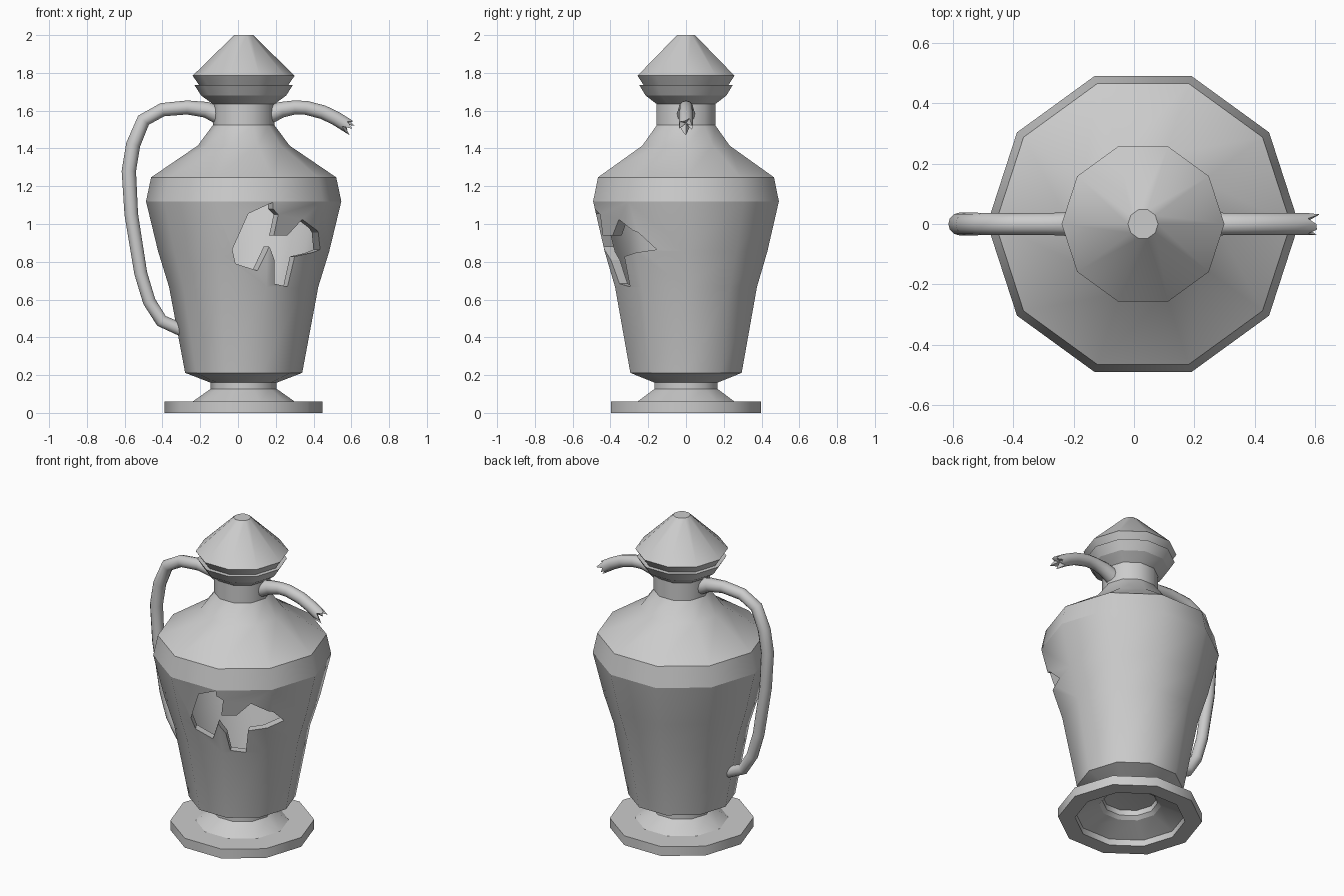
import bpy, bmesh, math
from mathutils import Vector

if "Cube" in bpy.data.objects:
    bpy.data.objects.remove(bpy.data.objects["Cube"])

CX = 0.03      # axis of the vessel
SIDES = 10


def finish(name, bm):
    bmesh.ops.recalc_face_normals(bm, faces=bm.faces[:])
    me = bpy.data.meshes.new(name)
    bm.to_mesh(me)
    bm.free()
    ob = bpy.data.objects.new(name, me)
    bpy.context.collection.objects.link(ob)
    return ob


def shade(ob):
    # Smooth around the axis, crisp along horizontal rings and cut edges
    bm = bmesh.new()
    bm.from_mesh(ob.data)
    for f in bm.faces:
        f.smooth = True
    for e in bm.edges:
        a = e.calc_face_angle(0)
        level = abs(e.verts[0].co.z - e.verts[1].co.z) < 1e-4
        e.smooth = a < math.radians(20 if level else 40)
    bm.to_mesh(ob.data)
    bm.free()


def lathe(name, profile, closed=False):
    bm = bmesh.new()
    rings = []
    for r, z in profile:
        if r == 0:
            rings.append([bm.verts.new((CX, 0, z))] * SIDES)
        else:
            rings.append([bm.verts.new((CX + r * math.cos(math.tau * i / SIDES),
                                        r * math.sin(math.tau * i / SIDES), z))
                          for i in range(SIDES)])
    for a, b in zip(rings, rings[1:]):
        for i in range(SIDES):
            j = (i + 1) % SIDES
            bm.faces.new(list(dict.fromkeys((a[i], a[j], b[j], b[i]))))
    return finish(name, bm)


def tube(name, path, n=12, jag=None):
    # path: (x, z, radius) in the y = 0 plane; jag: lengths of the broken end
    bm = bmesh.new()
    pts = [Vector((x, 0, z)) for x, z, r in path]
    rings = []
    for k, p in enumerate(pts):
        t = (pts[min(k + 1, len(pts) - 1)] - pts[max(k - 1, 0)]).normalized()
        side = Vector((-t.z, 0, t.x))
        ring = []
        for i in range(n):
            a = math.tau * i / n
            co = p + path[k][2] * (side * math.cos(a) + Vector((0, 1, 0)) * math.sin(a))
            if jag and k == len(pts) - 1:
                co += t * jag[i % len(jag)]
            ring.append(bm.verts.new(co))
        rings.append(ring)
    for a, b in zip(rings, rings[1:]):
        for i in range(n):
            j = (i + 1) % n
            bm.faces.new((a[i], a[j], b[j], b[i]))
    bm.faces.new(rings[0])
    end = bm.verts.new(pts[-1])
    for i in range(n):
        bm.faces.new((rings[-1][i], rings[-1][(i + 1) % n], end))
    ob = finish(name, bm)
    shade(ob)
    return ob


# Hollow vessel: underside, outer wall, rim, inner wall
outer = [(0.31, 0.212), (0.395, 0.667), (0.453, 0.855), (0.517, 1.12), (0.49, 1.247),
         (0.243, 1.415), (0.163, 1.523), (0.163, 1.635), (0.225, 1.68), (0.26, 1.735)]
inner = [(0.215, 1.735), (0.185, 1.70), (0.12, 1.65), (0.12, 1.51), (0.21, 1.385),
         (0.44, 1.22), (0.465, 1.12), (0.345, 0.667), (0.265, 0.25), (0, 0.22)]
foot = [(0, 0.17), (0.16, 0.15), (0.16, 0.115), (0.18, 0.095), (0.32, 0.04), (0.32, 0), (0.418, 0),
        (0.418, 0.06), (0.27, 0.06), (0.175, 0.127), (0.175, 0.16)]
body = lathe("vessel_body", foot + outer + inner)

# Jagged hole: outline seen from the front, cut slantwise toward the right
outline = [(-0.03, 0.865), (0.055, 1.055), (0.185, 1.115), (0.185, 1.08), (0.213, 1.05),
           (0.19, 0.94), (0.262, 0.94), (0.34, 1.024), (0.425, 0.955), (0.435, 0.865),
           (0.30, 0.828), (0.262, 0.668), (0.193, 0.684), (0.193, 0.81), (0.165, 0.88),
           (0.103, 0.753), (-0.013, 0.79)]


def wall_y(x, z):
    for (r0, z0), (r1, z1) in zip(outer, outer[1:]):
        if z0 <= z <= z1:
            r = r0 + (r1 - r0) * (z - z0) / (z1 - z0)
            break
    c = max(-1, min(1, (x - CX) / r))
    a = math.acos(c)
    step = math.tau / SIDES
    i = math.floor(a / step)
    p0, p1 = (Vector((math.cos(k * step), math.sin(k * step))) * r for k in (i, i + 1))
    t = (x - CX - p0.x) / (p1.x - p0.x)
    return -(p0.y + t * (p1.y - p0.y))


d = Vector((math.sin(math.radians(28)), -math.cos(math.radians(28)), 0))
bm = bmesh.new()
loops = []
for depth in (0.25, 0.8):
    loop = []
    for x, z in outline:
        p = Vector((x, wall_y(x, z), z))
        loop.append(bm.verts.new(p + d * (depth - p.dot(d))))
    bm.faces.new(loop)
    loops.append(loop)
for i in range(len(outline)):
    j = (i + 1) % len(outline)
    bm.faces.new((loops[0][i], loops[0][j], loops[1][j], loops[1][i]))
cutter = finish("hole_cutter", bm)
cutter.hide_render = True

cut = body.modifiers.new("hole", 'BOOLEAN')
cut.operation = 'DIFFERENCE'
cut.solver = 'EXACT'
cut.object = cutter
bpy.context.view_layer.objects.active = body
bpy.ops.object.modifier_apply(modifier=cut.name)
bpy.data.objects.remove(cutter)
shade(body)

# Conical lid
shade(lathe("lid", [(0, 1.725), (0.2, 1.725), (0.237, 1.737), (0.27, 1.785), (0.05, 2.0), (0, 2.0)]))

# Whole handle on the left
tube("left_handle", [
    (-0.11, 1.58, 0.048), (-0.17, 1.605, 0.042), (-0.27, 1.617, 0.037), (-0.40, 1.605, 0.036),
    (-0.50, 1.55, 0.037), (-0.555, 1.42, 0.038), (-0.578, 1.28, 0.038), (-0.565, 1.05, 0.036),
    (-0.515, 0.74, 0.034), (-0.47, 0.59, 0.034), (-0.405, 0.487, 0.034), (-0.30, 0.44, 0.034)])

# Broken handle stub on the right
tube("broken_right_handle", [
    (0.17, 1.58, 0.048), (0.23, 1.605, 0.042), (0.30, 1.617, 0.037), (0.36, 1.615, 0.037),
    (0.45, 1.592, 0.037), (0.52, 1.558, 0.037), (0.56, 1.533, 0.037)],
    jag=[0.03, 0.0, 0.055, 0.01, 0.035, -0.01, 0.06])
